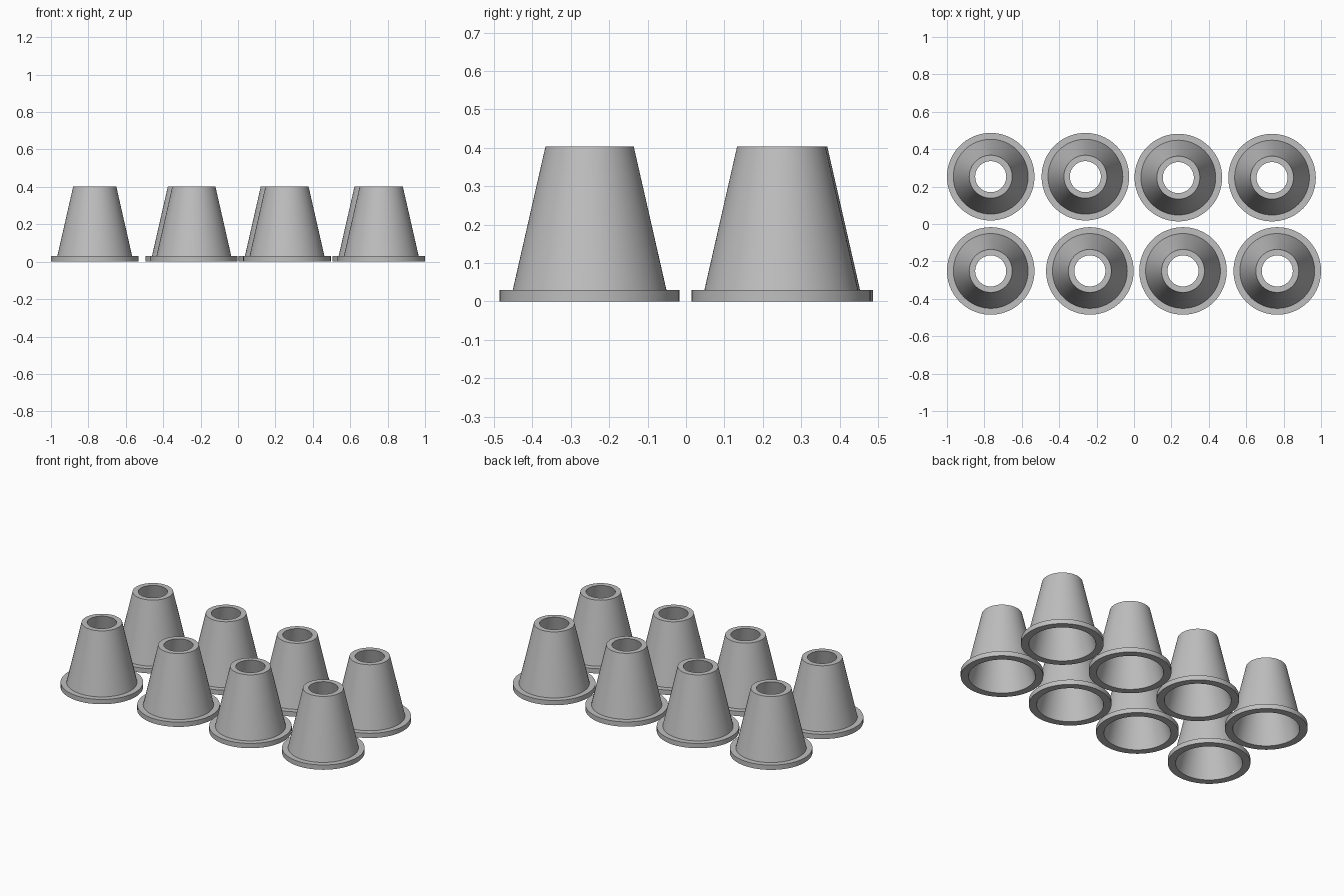
import bpy, bmesh
from math import tau, cos, sin, radians

cube = bpy.data.objects.get("Cube")
if cube:
    bpy.data.objects.remove(cube, do_unlink=True)

grey = bpy.data.materials.new("plain grey")
grey.use_nodes = True
colour = (0.52, 0.52, 0.52, 1)
grey.diffuse_color = colour
grey.node_tree.nodes["Principled BSDF"].inputs["Base Color"].default_value = colour

SIDES = 72
# Closed wall section (radius, height): flange, outer cone, rim, inner cone
SECTION = [(0.19, 0), (0.234, 0), (0.234, 0.03), (0.2, 0.03),
           (0.115, 0.403), (0.083, 0.403)]


def hollow_cone_mesh():
    """Revolve the wall section into one open-ended, flanged cone."""
    bm = bmesh.new()
    rings = [[bm.verts.new((r * cos(tau * i / SIDES), r * sin(tau * i / SIDES), z))
              for i in range(SIDES)] for r, z in SECTION]
    for a, b in zip(rings, rings[1:] + rings[:1]):
        for i in range(SIDES):
            j = (i + 1) % SIDES
            bm.faces.new((a[i], a[j], b[j], b[i]))
    bmesh.ops.recalc_face_normals(bm, faces=bm.faces)
    mesh = bpy.data.meshes.new("flanged_cone")
    bm.to_mesh(mesh)
    bm.free()
    mesh.materials.append(grey)
    return mesh


# Two rows of four cones, slightly unevenly placed
ROWS = {
    "front": [(-0.766, -0.251), (-0.236, -0.251), (0.262, -0.251), (0.766, -0.251)],
    "back": [(-0.766, 0.253), (-0.26, 0.253), (0.237, 0.248), (0.738, 0.248)],
}
mesh = hollow_cone_mesh()
bpy.ops.object.select_all(action='DESELECT')
for row, places in ROWS.items():
    for n, (x, y) in enumerate(places, 1):
        cone = bpy.data.objects.new(f"{row}_cone_{n}", mesh)
        cone.location = (x, y, 0)
        bpy.context.collection.objects.link(cone)

# Smooth walls, sharp rims (the mesh is shared by all cones)
cone.select_set(True)
bpy.context.view_layer.objects.active = cone
mesh.shade_smooth()
mesh.set_sharp_from_angle(angle=radians(30))
